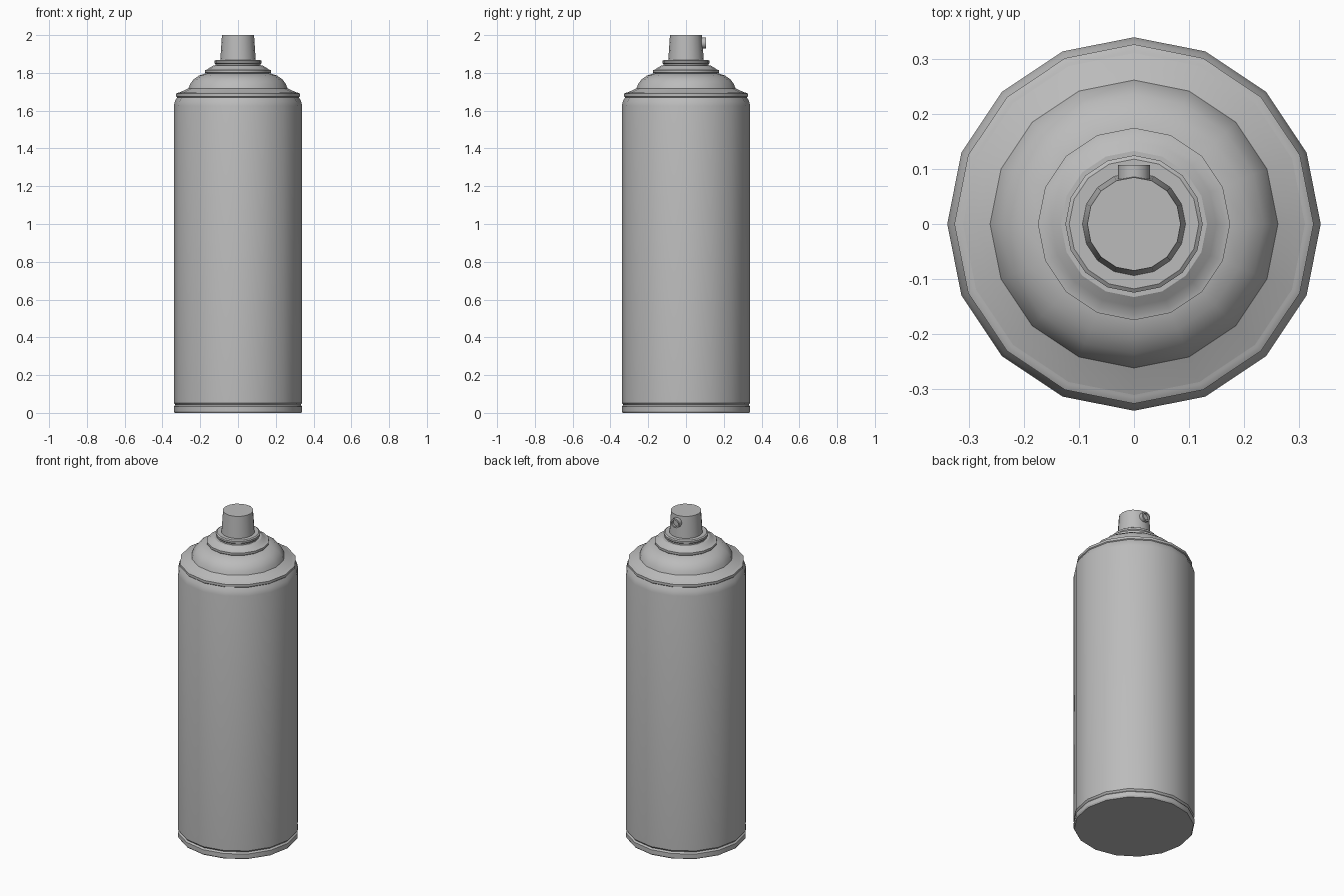
import bpy, bmesh, math
from mathutils import Matrix

old = bpy.data.objects.get("Cube")
if old:
    bpy.data.objects.remove(old, do_unlink=True)

SIDES = 16
GREY = (0.5, 0.5, 0.5, 1.0)
grey = bpy.data.materials.new("plain grey")
grey.use_nodes = True
grey.diffuse_color = GREY
grey.node_tree.nodes["Principled BSDF"].inputs["Base Color"].default_value = GREY


def lathe(name, profile, sides=SIDES, matrix=Matrix()):
    """Turn a (radius, height) profile around z and close both ends."""
    bm = bmesh.new()
    rings = []
    for r, z in profile:
        turn = [2 * math.pi * i / sides for i in range(sides)]
        rings.append([bm.verts.new((r * math.cos(a), r * math.sin(a), z)) for a in turn])
    for low, high in zip(rings, rings[1:]):
        for i in range(sides):
            j = (i + 1) % sides
            bm.faces.new((low[i], low[j], high[j], high[i]))
    bm.faces.new(rings[0][::-1])
    bm.faces.new(rings[-1])
    bm.transform(matrix)
    bmesh.ops.recalc_face_normals(bm, faces=bm.faces)
    mesh = bpy.data.meshes.new(name)
    bm.to_mesh(mesh)
    bm.free()
    mesh.materials.append(grey)
    obj = bpy.data.objects.new(name, mesh)
    bpy.context.collection.objects.link(obj)
    bpy.ops.object.select_all(action="DESELECT")
    obj.select_set(True)
    bpy.context.view_layer.objects.active = obj
    bpy.ops.object.shade_smooth_by_angle(angle=math.radians(30))
    return obj


# Rolled bottom rim
lathe("bottom_rim", [(0.335, 0), (0.34, 0.008), (0.34, 0.033), (0.33, 0.043)])

# Straight can wall with tapered shoulder
lathe("can_body", [(0.33, 0.04), (0.34, 0.052), (0.34, 1.625), (0.334, 1.65), (0.322, 1.672)])

# Seam ring where the dome is crimped on
lathe("seam_ring", [(0.322, 1.67), (0.327, 1.675), (0.327, 1.69), (0.316, 1.696)])

# Sloping dome with rounded top
lathe("dome", [(0.316, 1.694), (0.29, 1.705), (0.262, 1.718), (0.254, 1.74),
               (0.236, 1.765), (0.208, 1.785), (0.17, 1.798)])

# Valve cup: crimped lip, steep cone and collar
lathe("valve_lip", [(0.17, 1.797), (0.175, 1.802), (0.175, 1.815), (0.165, 1.817),
                    (0.15, 1.827), (0.133, 1.838)])
lathe("valve_collar", [(0.118, 1.836), (0.118, 1.846), (0.125, 1.852),
                       (0.125, 1.863), (0.118, 1.868)])

# Push button
lathe("spray_button", [(0.094, 1.866), (0.085, 2.0)])

# Hollow outlet on the back of the button
outward = Matrix.Translation((0, 0.08, 1.958)) @ Matrix.Rotation(-math.pi / 2, 4, "X")
lathe("spray_outlet", [(0.029, 0), (0.029, 0.027), (0.02, 0.027), (0.02, 0.014)],
      matrix=outward)
